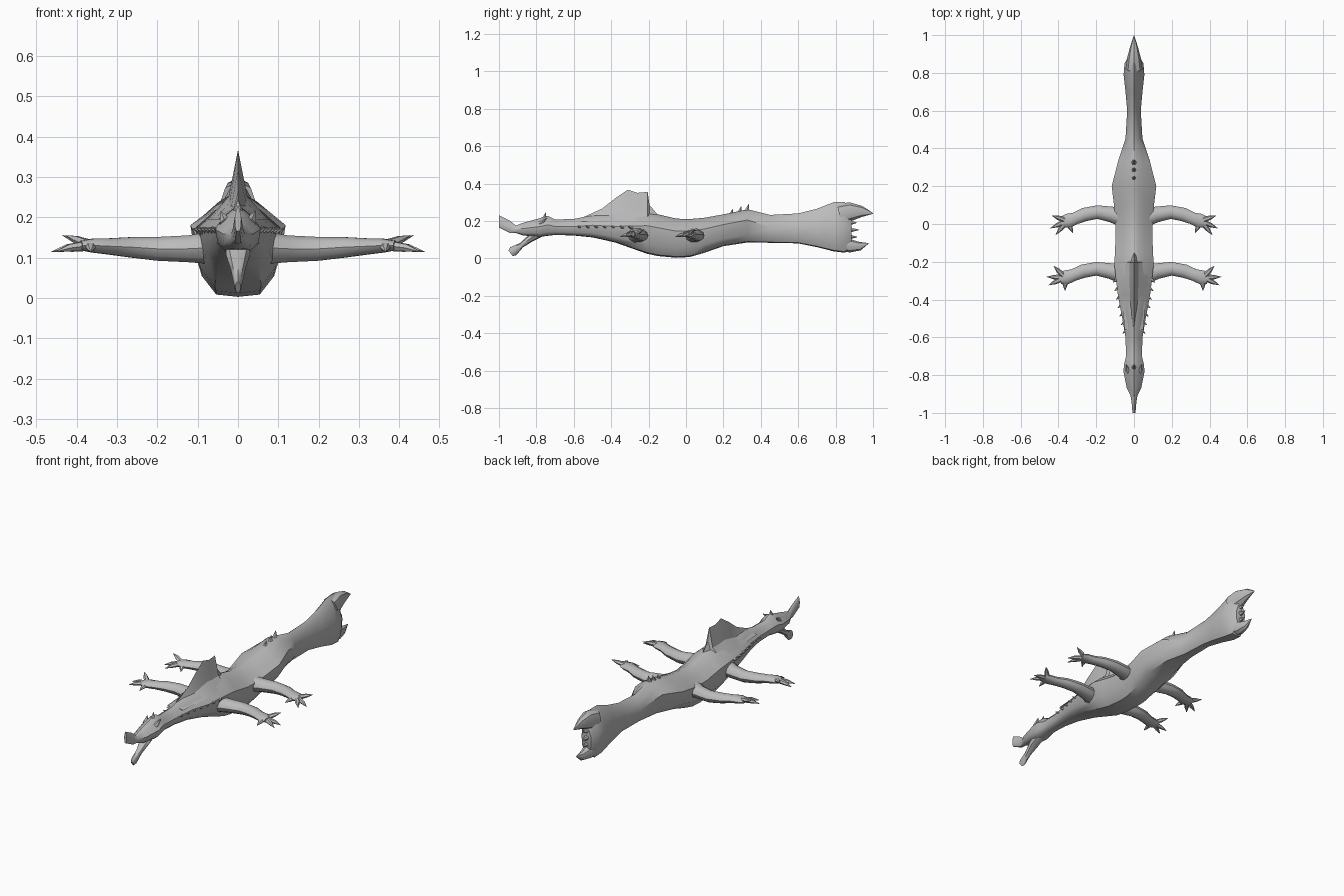
import bpy, bmesh, math
from mathutils import Vector

if "Cube" in bpy.data.objects:
    bpy.data.objects.remove(bpy.data.objects["Cube"])

skin = bpy.data.materials.new("grey_skin")
skin.diffuse_color = (0.5, 0.5, 0.5, 1)
skin.use_nodes = True
skin.node_tree.nodes["Principled BSDF"].inputs["Base Color"].default_value = skin.diffuse_color


def loft(name, rings, angle=40):
    """Skin a list of closed rings and cap both ends."""
    bm = bmesh.new()
    vs = [[bm.verts.new(p) for p in r] for r in rings]
    n = len(vs[0])
    for a, b in zip(vs, vs[1:]):
        for i in range(n):
            j = (i + 1) % n
            bm.faces.new((a[i], a[j], b[j], b[i]))
    bm.faces.new(vs[0])
    bm.faces.new(vs[-1])
    bmesh.ops.recalc_face_normals(bm, faces=bm.faces)
    me = bpy.data.meshes.new(name)
    bm.to_mesh(me)
    bm.free()
    me.materials.append(skin)
    ob = bpy.data.objects.new(name, me)
    bpy.context.collection.objects.link(ob)
    bpy.ops.object.select_all(action='DESELECT')
    ob.select_set(True)
    bpy.context.view_layer.objects.active = ob
    bpy.ops.object.shade_smooth_by_angle(angle=math.radians(angle))
    return ob


def tube(name, path, n=8, up=(0, 0, 1)):
    """Path points are (x, y, z, side radius, vertical radius)."""
    pts = [Vector(p[:3]) for p in path]
    rings = []
    for i, p in enumerate(path):
        t = (pts[min(i + 1, len(pts) - 1)] - pts[max(i - 1, 0)]).normalized()
        side = t.cross(Vector(up)).normalized()
        top = side.cross(t)
        rings.append([pts[i] + side * p[3] * math.cos(k * math.tau / n)
                      + top * p[4] * math.sin(k * math.tau / n) for k in range(n)])
    return loft(name, rings)


def spike(name, base, tip, r, n=6, up=(0, 0, 1)):
    return tube(name, [(*base, r, r), (*tip, .001, .001)], n, up)


# Body from snout to tail: y, half width, belly height, back height
body = [
    (-1.0, .008, .165, .23), (-.94, .013, .135, .20), (-.91, .018, .135, .175),
    (-.87, .038, .122, .19), (-.78, .056, .115, .215), (-.74, .052, .12, .228),
    (-.70, .042, .125, .208), (-.6, .045, .122, .21), (-.5, .062, .112, .23),
    (-.38, .085, .085, .24), (-.21, .105, .025, .245), (-.15, .10, .012, .235),
    (-.05, .098, .003, .212), (.02, .10, .007, .21), (.1, .106, .03, .217),
    (.2, .118, .065, .235), (.33, .085, .085, .262), (.45, .045, .083, .232),
    (.6, .036, .08, .24), (.7, .045, .06, .265), (.79, .055, .037, .30),
    (.85, .05, .03, .30), (.885, .03, .08, .22)]
rings = []
for y, w, zb, zt in body:
    zm = zb + (.55 if y < -.3 or y > .4 else .68) * (zt - zb)
    half = [(.55 * w, zb + .04 * (zm - zb)), (.9 * w, zb + .35 * (zm - zb)), (w, zm),
            (.55 * w, zm + .6 * (zt - zm)), (.2 * w, zm + .9 * (zt - zm))]
    sec = [(0, zb)] + half + [(0, zt)] + [(-x, z) for x, z in reversed(half)]
    rings.append([(x, y, z) for x, z in sec])
loft("body", rings)

# Tall shoulder fin, flared where it meets the back
fin = [(-.56, .215), (-.45, .265), (-.38, .32), (-.31, .367), (-.26, .35),
       (-.205, .355), (-.195, .285), (-.15, .232)]
rings = []
for y, z in fin:
    w = .03 + .1 * (z - .2)
    low = .195
    rings.append([(-w * 1.6, y, low), (-w * .5, y, low + .33 * (z - low)), (0, y, z),
                  (w * .5, y, low + .33 * (z - low)), (w * 1.6, y, low)])
loft("shoulder_fin", rings, 30)

# Lower jaw with a knobbed tip
tube("lower_jaw", [(0, -.77, .14, .03, .022), (0, -.83, .108, .03, .02),
                   (0, -.88, .07, .018, .014), (0, -.925, .037, .011, .027),
                   (0, -.938, .027, .007, .018)])

# Forked tail tip with ragged points in the notch
tube("tail_upper_lobe", [(0, .82, .235, .045, .055), (0, .88, .25, .036, .05),
                         (0, .94, .25, .02, .03), (0, 1.0, .24, .001, .002)])
tube("tail_lower_lobe", [(0, .82, .08, .04, .04), (0, .88, .066, .032, .035),
                         (0, .93, .065, .018, .023), (0, .975, .08, .001, .002)])
for i in range(3):
    z = .19 - .038 * i
    spike(f"tail_point_{i}", (0, .85, z), (0, .915 + .01 * (i == 1), z), .025)

# Spikes along the middle of the hips and head
for i, (y, top) in enumerate([(.25, .265), (.295, .278), (.335, .29), (-.75, .245)]):
    spike(f"back_spike_{i}", (0, y - .012, top - .05), (0, y, top), .02, 6, (0, 1, 0))

# Legs share one centre line; the hind pair is set back and turned further rearward
leg_path = [(.05, -.27, .125, .053, .044), (.12, -.25, .122, .042, .035),
            (.2, -.237, .122, .036, .031), (.27, -.25, .126, .036, .026),
            (.32, -.27, .128, .032, .021), (.36, -.283, .13, .038, .018),
            (.39, -.288, .13, .03, .012)]
for side, sx in (("right", 1), ("left", -1)):
    for leg, shift, reach, turn in (("front", 0, 1, 0), ("hind", .3, .97, -26)):
        tube(f"{side}_{leg}_leg",
             [(sx * x * reach, y + shift, *rest) for x, y, *rest in leg_path], 10)
        # Four toes fan out from the foot, the first one raised
        for i, (deg, length) in enumerate([(45, .085), (2, .097), (-25, .096), (-90, .07)]):
            a = math.radians(deg + turn)
            path = []
            for f, r in ((.15, .015), (.6, .012), (1, .001)):
                path.append((sx * (.365 * reach + f * length * math.cos(a)),
                             -.283 + shift + f * length * math.sin(a),
                             .13 + (.025 * f if i == 0 else -.015 * f * f), r, r * .85))
            tube(f"{side}_{leg}_toe_{i}", path, 6)
    # Brow horn and small scales along the neck and shoulder
    spike(f"{side}_brow_horn", (sx * .03, -.78, .185), (sx * .042, -.745, .215), .016)
    for i in range(7):
        y = -.57 + i * .045
        x = .048 + (y + .6) * .19
        spike(f"{side}_flank_scale_{i}", (sx * (x - .018), y + .01, .165),
              (sx * (x + .007), y - .01, .172), .013, 5)
